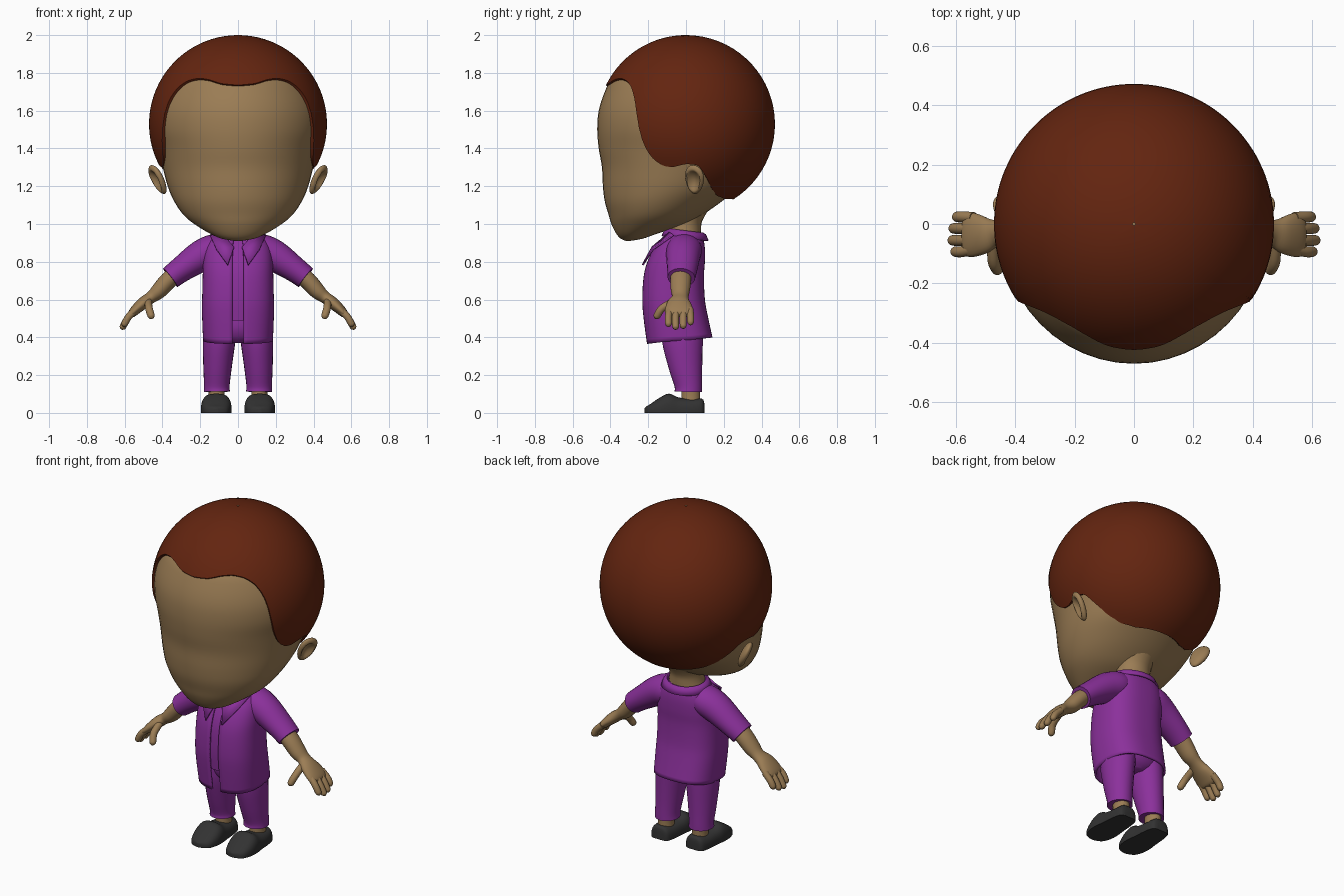
import bpy, bmesh, math
from mathutils import Vector, Matrix

cube = bpy.data.objects.get("Cube")
if cube:
    bpy.data.objects.remove(cube, do_unlink=True)


def material(name, r, g, b):
    m = bpy.data.materials.new(name)
    m.use_nodes = True
    m.diffuse_color = (r, g, b, 1)
    bsdf = next(n for n in m.node_tree.nodes if n.type == 'BSDF_PRINCIPLED')
    bsdf.inputs["Base Color"].default_value = (r, g, b, 1)
    return m


SKIN = material("tan skin", 0.33, 0.205, 0.09)
CLOTH = material("purple cloth", 0.26, 0.03, 0.33)
HAIR = material("auburn hair", 0.125, 0.018, 0.005)
SHOE = material("black shoe", 0.032, 0.032, 0.032)


def finish(name, bm, mat, mirror=False, thick=0):
    bmesh.ops.recalc_face_normals(bm, faces=bm.faces)
    mesh = bpy.data.meshes.new(name)
    bm.to_mesh(mesh)
    bm.free()
    mesh.materials.append(mat)
    ob = bpy.data.objects.new(name, mesh)
    bpy.context.collection.objects.link(ob)
    bpy.ops.object.select_all(action='DESELECT')
    ob.select_set(True)
    bpy.context.view_layer.objects.active = ob
    bpy.ops.object.shade_smooth_by_angle(angle=math.radians(45))
    if thick:
        mod = ob.modifiers.new("thickness", 'SOLIDIFY')
        mod.thickness = thick
    if mirror:
        ob.modifiers.new("mirror", 'MIRROR')
    return ob


def smooth(rows, steps=4):
    """Catmull-Rom resampling of a list of tuples."""
    out = []
    for i in range(len(rows) - 1):
        p = [Vector(rows[min(max(k, 0), len(rows) - 1)]) for k in range(i - 1, i + 3)]
        for s in range(steps):
            t = s / steps
            out.append(p[1] + 0.5 * t * (p[2] - p[0]
                       + t * (2 * p[0] - 5 * p[1] + 4 * p[2] - p[3]
                              + t * (3 * (p[1] - p[2]) + p[3] - p[0]))))
    return out + [Vector(rows[-1])]


def skin(name, rings, mat, cap=True, closed=True, **kw):
    bm = bmesh.new()
    vs = [[bm.verts.new(p) for p in ring] for ring in rings]
    n = len(vs[0])
    for a, b in zip(vs, vs[1:]):
        for j in range(n if closed else n - 1):
            k = (j + 1) % n
            bm.faces.new((a[j], a[k], b[k], b[j]))
    if cap:
        bm.faces.new(vs[0])
        bm.faces.new(vs[-1])
    return finish(name, bm, mat, **kw)


def spow(v, e):
    return math.copysign(abs(v) ** e, v)


def circle(n=32):
    return [2 * math.pi * i / n for i in range(n)]


def tube(name, rows, mat, mirror=True):
    """Rows: x, y, z, radius across, radius in depth."""
    rows = smooth(rows)
    rings = []
    for i, r in enumerate(rows):
        c = Vector(r[:3])
        t = (Vector(rows[min(i + 1, len(rows) - 1)][:3])
             - Vector(rows[max(i - 1, 0)][:3])).normalized()
        u = Vector((0, 1, 0))
        u = (u - t * u.dot(t)).normalized()
        v = t.cross(u)
        rings.append([c + v * r[3] * math.cos(a) + u * r[4] * math.sin(a)
                      for a in circle(24)])
    return skin(name, rings, mat, mirror=mirror)


def stack(rows, angles, power=2.0, shrink=1.0, hem=0.0):
    """Rows: z, front y, back y, half width; angle 0 is the front."""
    rings = []
    for z, yf, yb, hw in smooth(rows):
        mid, half, e = (yf + yb) / 2, (yb - yf) / 2 * shrink, 2 / power
        rings.append([(hw * shrink * spow(math.sin(a), e),
                       mid - half * spow(math.cos(a), e),
                       z + hem * (1 - math.cos(a)) * max(0, 0.6 - z)) for a in angles])
    return rings


# Head with a sloping jaw
head = [(0.91, -0.315, -0.30, 0.01), (0.922, -0.345, -0.23, 0.085),
        (0.95, -0.37, -0.15, 0.15), (1.0, -0.395, 0, 0.232),
        (1.05, -0.41, 0.09, 0.29), (1.12, -0.43, 0.19, 0.338),
        (1.2, -0.44, 0.29, 0.372), (1.3, -0.445, 0.36, 0.398),
        (1.4, -0.462, 0.42, 0.42), (1.5, -0.47, 0.445, 0.445),
        (1.6, -0.462, 0.445, 0.445), (1.7, -0.43, 0.41, 0.415),
        (1.78, -0.385, 0.37, 0.37), (1.88, -0.27, 0.27, 0.27), (1.95, -0.1, 0.1, 0.1)]
skin("head", stack(head, circle(48)), SKIN)
tube("neck", [(0, 0.03, 1.15, 0.13, 0.12), (0, 0, 1.04, 0.1, 0.09),
              (0, -0.01, 0.97, 0.1, 0.09), (0, -0.01, 0.9, 0.12, 0.09)], SKIN, False)

# Hair cap: a sphere grid ending at the hairline (degrees from front, height)
LINE = [(0, 1.735), (12, 1.743), (22, 1.765), (31, 1.773), (40, 1.76), (47, 1.73),
        (52, 1.68), (56, 1.6), (58, 1.5), (61, 1.41), (66, 1.345), (73, 1.307),
        (80, 1.3), (90, 1.318), (99, 1.312), (106, 1.25), (114, 1.19),
        (125, 1.15), (142, 1.133), (180, 1.13)]


def hairline(deg):
    for (a, za), (b, zb) in zip(LINE, LINE[1:]):
        if deg <= b:
            return za + (zb - za) * (deg - a) / (b - a)
    return LINE[-1][1]


COLS, ROWS, R, CZ = 180, 28, 0.471, 1.529
heights = [hairline(min(d, 360 - d)) for d in (360 * i / COLS for i in range(COLS))]
heights = [(heights[i - 1] + 2 * heights[i] + heights[(i + 1) % COLS]) / 4
           for i in range(COLS)]
rings = []
for k in range(ROWS + 3):
    ring = []
    for i, h in enumerate(heights):
        az = 2 * math.pi * i / COLS
        f = min(k, ROWS) / ROWS
        th = 0.01 + (math.acos((h - CZ) / R) - 0.01) * f
        r = R - (0, 0.007, 0.06)[max(0, k - ROWS)]
        th += 0.006 if k > ROWS else 0
        ring.append((r * math.sin(th) * math.sin(az),
                     -r * math.sin(th) * math.cos(az), CZ + r * math.cos(th)))
    rings.append(ring)
bm_hair = skin("hair", rings, HAIR, cap=False)

# Ears: flattened spheres with a hollow on the outer side
bm = bmesh.new()
bmesh.ops.create_uvsphere(bm, u_segments=32, v_segments=24, radius=1)
for v in bm.verts:
    d = math.hypot(v.co.y, v.co.z)
    if v.co.x > 0 and d < 0.75:
        v.co.x -= 1.3 * (1 - (d / 0.75) ** 2)
    v.co.y *= 1 + 0.2 * v.co.z
bm.transform(Matrix.Translation((0.425, 0.045, 1.235))
             @ Matrix.Rotation(math.radians(27), 4, 'Y')
             @ Matrix.Rotation(math.radians(-25), 4, 'Z')
             @ Matrix.Diagonal((0.026, 0.053, 0.084, 1)))
finish("ears", bm, SKIN, mirror=True)

# Open jacket over an inner shirt
torso = [(0.365, -0.207, 0.14, 0.185), (0.5, -0.225, 0.115, 0.19),
         (0.6, -0.232, 0.1, 0.19), (0.72, -0.225, 0.095, 0.187),
         (0.8, -0.205, 0.1, 0.185), (0.87, -0.17, 0.1, 0.175),
         (0.92, -0.13, 0.092, 0.15), (0.95, -0.1, 0.08, 0.115)]
GAP = 0.09
opening = [GAP + (2 * math.pi - 2 * GAP) * i / 64 for i in range(65)]
skin("jacket", stack(torso, opening, 2.6, 1.0, 0.075), CLOTH, cap=False, closed=False,
     thick=0.012)
shirt = [(0.49,) + torso[1][1:]] + torso[2:]
skin("inner_shirt", stack(shirt, circle(48), 2.6, 0.92), CLOTH)
tube("sleeves", [(0.08, -0.01, 0.87, 0.075, 0.085), (0.13, -0.01, 0.86, 0.085, 0.095),
                 (0.2, -0.015, 0.828, 0.083, 0.09), (0.3, -0.02, 0.76, 0.068, 0.08),
                 (0.358, -0.025, 0.716, 0.062, 0.073)], CLOTH)

# Collar: a band round the neck and two pointed flaps
band = [[(r * math.sin(a), -0.005 - r * 0.86 * math.cos(a), z + 0.012 * math.cos(a))
         for a in circle(40)]
        for r, z in ((0.102, 0.955), (0.112, 0.966), (0.128, 0.958), (0.145, 0.925))]
skin("collar_band", band, CLOTH, cap=False, thick=0.01)
bm = bmesh.new()
flap = [bm.verts.new(p) for p in ((0.022, -0.182, 0.88), (0.055, -0.234, 0.785),
                                  (0.115, -0.178, 0.87), (0.15, -0.07, 0.945),
                                  (0.09, -0.09, 0.958))]
for i in range(1, 4):
    bm.faces.new((flap[0], flap[i], flap[i + 1]))
finish("collar_flaps", bm, CLOTH, mirror=True, thick=0.01)

# Arms and hands
tube("arms", [(0.3, -0.025, 0.765, 0.045, 0.055), (0.37, -0.028, 0.7, 0.046, 0.055),
              (0.42, -0.03, 0.645, 0.042, 0.05), (0.46, -0.03, 0.612, 0.032, 0.043),
              (0.5, -0.037, 0.583, 0.032, 0.062), (0.54, -0.037, 0.548, 0.027, 0.074),
              (0.565, -0.036, 0.522, 0.02, 0.07), (0.575, -0.036, 0.512, 0.005, 0.05)], SKIN)


def digit(name, a, b, c, r):
    a, b, c = Vector(a), Vector(b), Vector(c)
    tip = c + (c - b).normalized() * r * 0.7
    end = c + (c - b).normalized() * r
    tube(name, [(*a, r, r), (*b, r, r), (*c, r * 0.95, r * 0.95),
                (*tip, r * 0.6, r * 0.6), (*end, r * 0.1, r * 0.1)], SKIN)


fingers = (("little", 0.024, 0.595), ("ring", -0.015, 0.606),
           ("middle", -0.055, 0.609), ("index", -0.093, 0.6))
for name, y, x in fingers:
    digit(name + "_fingers", (0.54, y * 0.9, 0.547), (0.578, y, 0.51),
          (x, y, 0.51 - (x - 0.578) * 1.7), 0.0185)
digit("thumbs", (0.475, -0.06, 0.592), (0.472, -0.125, 0.555), (0.46, -0.153, 0.515), 0.02)

# Trousers, ankles and shoes
tube("trouser_hips", [(0, -0.02, 0.52, 0.16, 0.12), (0, -0.02, 0.45, 0.168, 0.12),
                      (0, -0.02, 0.4, 0.15, 0.1), (0, -0.02, 0.37, 0.05, 0.07)], CLOTH, False)
tube("trouser_legs", [(0.088, -0.02, 0.48, 0.085, 0.11), (0.1, -0.018, 0.38, 0.086, 0.108),
                      (0.108, -0.003, 0.25, 0.076, 0.09), (0.112, 0.012, 0.15, 0.068, 0.074),
                      (0.112, 0.013, 0.112, 0.069, 0.073)], CLOTH)
tube("ankles", [(0.113, 0.025, 0.16, 0.045, 0.05), (0.113, 0.025, 0.1, 0.042, 0.05),
                (0.113, 0.025, 0.05, 0.045, 0.05)], SKIN)
shoe = smooth([(0.097, 0.03, 0.05), (0.085, 0.055, 0.075), (0.03, 0.068, 0.075),
               (-0.04, 0.074, 0.082), (-0.09, 0.08, 0.102), (-0.14, 0.079, 0.08),
               (-0.19, 0.063, 0.046), (-0.21, 0.04, 0.034), (-0.22, 0.01, 0.024)])
skin("shoes", [[(0.115 + w * spow(math.cos(a), 0.7), y,
                 h * max(0, 0.2 + 0.8 * spow(math.sin(a), 0.8)))
                for a in circle()] for y, w, h in shoe], SHOE, mirror=True)
